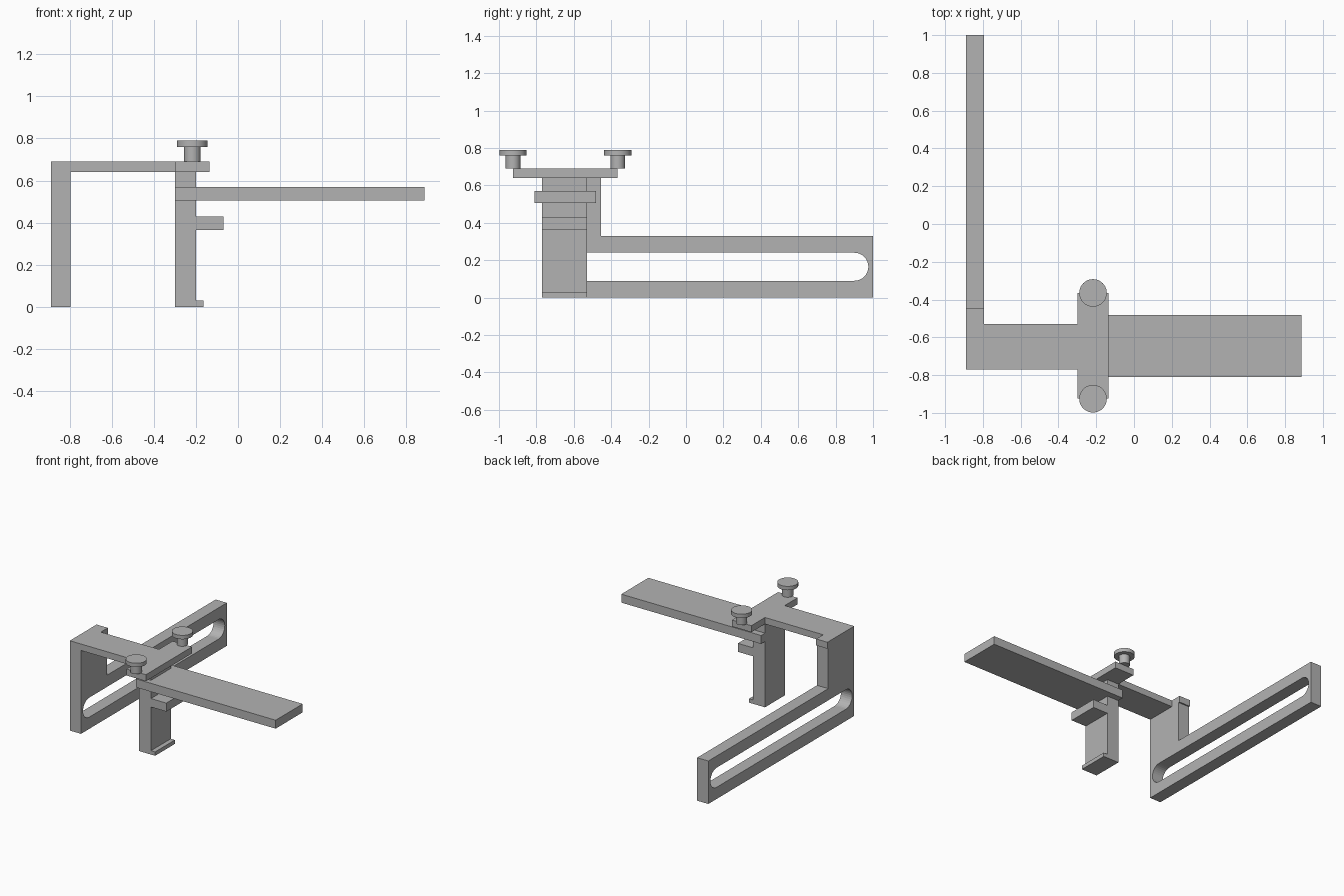
import bpy, bmesh
from math import sin, cos, pi, radians
from mathutils import Vector

cube = bpy.data.objects.get("Cube")
if cube:
    bpy.data.objects.remove(cube, do_unlink=True)

grey = bpy.data.materials.new("plain grey")
grey.use_nodes = True
grey.diffuse_color = (0.45, 0.45, 0.45, 1)
grey.node_tree.nodes["Principled BSDF"].inputs["Base Color"].default_value = grey.diffuse_color


def finish(name, bm):
    bmesh.ops.recalc_face_normals(bm, faces=bm.faces)
    mesh = bpy.data.meshes.new(name)
    bm.to_mesh(mesh)
    bm.free()
    mesh.materials.append(grey)
    obj = bpy.data.objects.new(name, mesh)
    bpy.context.collection.objects.link(obj)
    return obj


def prism(name, profile, axis, low, high):
    """Extrude a flat profile along an axis; the profile uses the other two axes in order."""
    bm = bmesh.new()
    verts = []
    for point in profile:
        co = list(point)
        co.insert(axis, low)
        verts.append(bm.verts.new(co))
    face = bm.faces.new(verts)
    grown = bmesh.ops.extrude_face_region(bm, geom=[face])["geom"]
    offset = Vector((0, 0, 0))
    offset[axis] = high - low
    bmesh.ops.translate(bm, vec=offset, verts=[v for v in grown if isinstance(v, bmesh.types.BMVert)])
    return finish(name, bm)


X, Y, Z = range(3)
left, front, post_back = -0.89, -0.77, -0.53

# L-shaped side plate with a long round-ended slot
side = prism("slotted_side_plate",
             [(front, 0), (1, 0), (1, 0.33), (-0.455, 0.33), (-0.455, 0.64), (front, 0.64)],
             X, left, -0.795)
radius, mid_z = 0.075, 0.165
slot = []
for centre, start in ((0.9, -pi / 2), (-0.67, pi / 2)):
    for i in range(17):
        a = start + pi * i / 16
        slot.append((centre + radius * cos(a), mid_z + radius * sin(a)))
cutter = prism("slot_cutter", slot, X, -1, -0.7)
cutter.hide_render = True
cut = side.modifiers.new("slot", "BOOLEAN")
cut.operation, cut.solver, cut.object = "DIFFERENCE", "EXACT", cutter
bpy.context.view_layer.objects.active = side
bpy.ops.object.modifier_apply(modifier=cut.name)
bpy.data.objects.remove(cutter, do_unlink=True)

# Top plate: arm from the side plate out to the crossbar
bar_x0, bar_x1, bar_y0, bar_y1 = -0.3, -0.135, -0.925, -0.365
prism("top_plate",
      [(left, front), (bar_x0, front), (bar_x0, bar_y0), (bar_x1, bar_y0), (bar_x1, bar_y1),
       (bar_x0, bar_y1), (bar_x0, post_back), (-0.795, post_back), (-0.795, -0.445), (left, -0.445)],
      Z, 0.64, 0.69)

# Hanging post with a shelf and a small foot lip
prism("post_with_shelf_and_lip",
      [(-0.3, 0), (-0.165, 0), (-0.165, 0.03), (-0.2, 0.03), (-0.2, 0.365), (-0.07, 0.365),
       (-0.07, 0.43), (-0.2, 0.43), (-0.2, 0.64), (-0.3, 0.64)],
      Y, front, post_back)

# Long flat blade
prism("flat_blade", [(-0.3, -0.81), (0.887, -0.81), (0.887, -0.482), (-0.3, -0.482)], Z, 0.505, 0.57)


# Thumb screws, lathed from a half profile
def thumb_screw(name, x, y):
    bm = bmesh.new()
    outline = [(0, 0.69), (0.039, 0.69), (0.039, 0.76), (0.073, 0.76), (0.073, 0.79), (0, 0.79)]
    verts = [bm.verts.new((x + r, y, z)) for r, z in outline]
    edges = [bm.edges.new(pair) for pair in zip(verts, verts[1:])]
    bmesh.ops.spin(bm, geom=verts + edges, cent=(x, y, 0), axis=(0, 0, 1),
                   angle=2 * pi, steps=40, use_duplicate=False)
    bmesh.ops.remove_doubles(bm, verts=bm.verts, dist=0.0005)
    obj = finish(name, bm)
    bpy.ops.object.select_all(action="DESELECT")
    obj.select_set(True)
    bpy.context.view_layer.objects.active = obj
    bpy.ops.object.shade_smooth_by_angle(angle=radians(30))


thumb_screw("front_thumb_screw", -0.217, bar_y0)
thumb_screw("back_thumb_screw", -0.217, bar_y1)
